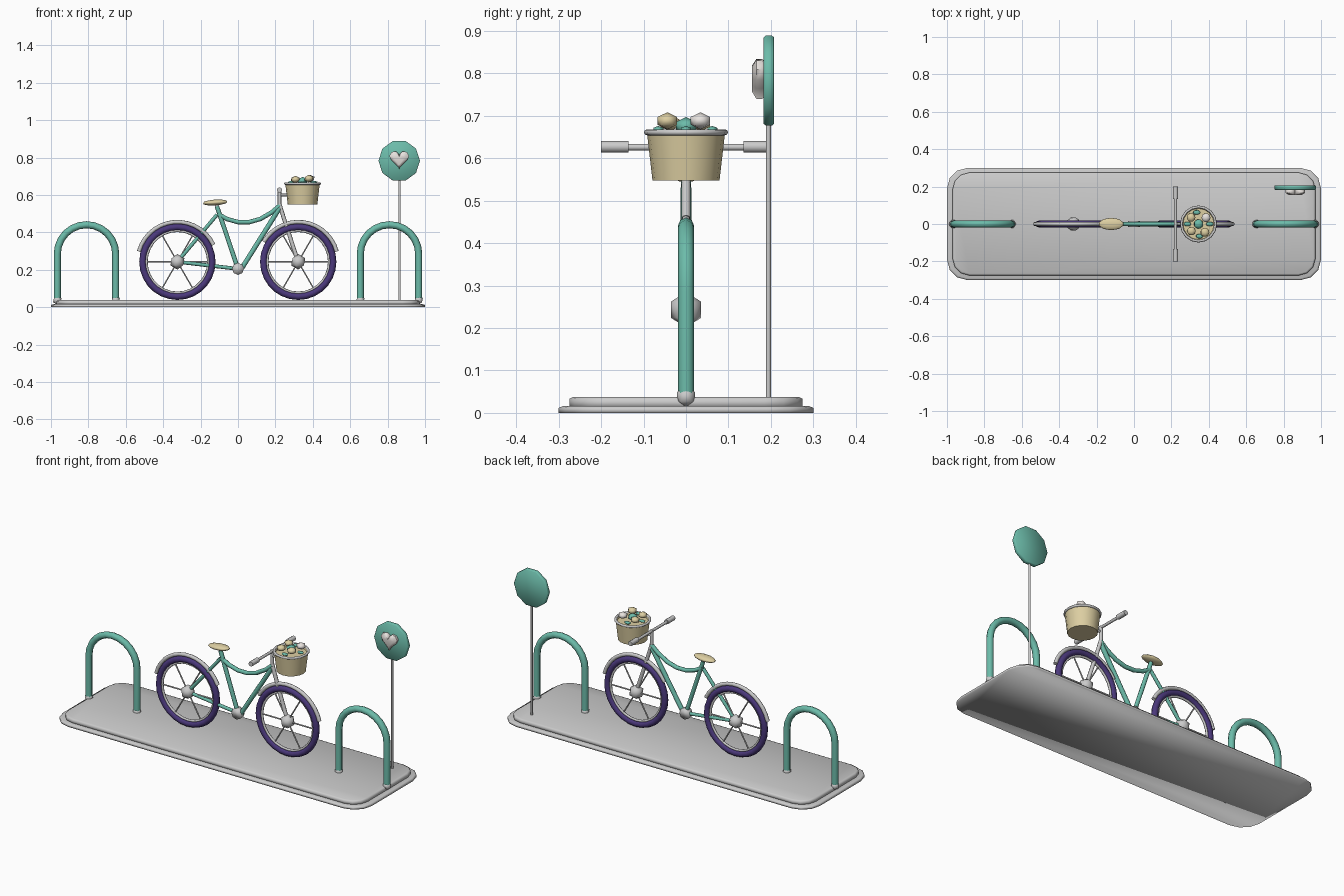
import bpy, bmesh
from math import sin, cos, pi, radians
from mathutils import Vector

if "Cube" in bpy.data.objects:
    bpy.data.objects.remove(bpy.data.objects["Cube"])


def material(name, rgb):
    m = bpy.data.materials.new(name)
    m.diffuse_color = (*rgb, 1)
    m.use_nodes = True
    m.node_tree.nodes["Principled BSDF"].inputs["Base Color"].default_value = m.diffuse_color
    return m


TEAL = material("teal", (0.15, 0.50, 0.40))
PURPLE = material("purple", (0.07, 0.04, 0.20))
TAN = material("tan", (0.72, 0.62, 0.36))
WHITE = material("white", (0.80, 0.76, 0.73))


def finish(o, name, mat=None, angle=None):
    o.name = name
    if mat:
        o.data.materials.clear()
        o.data.materials.append(mat)
    if angle is None:
        for p in o.data.polygons:
            p.use_smooth = True
    else:
        bpy.ops.object.select_all(action='DESELECT')
        o.select_set(True)
        bpy.context.view_layer.objects.active = o
        bpy.ops.object.shade_smooth_by_angle(angle=radians(angle))
    return o


def tube(name, pts, r, mat=None, res=2):
    c = bpy.data.curves.new(name, 'CURVE')
    c.dimensions = '3D'
    c.bevel_depth, c.bevel_resolution, c.use_fill_caps = r, res, True
    s = c.splines.new('POLY')
    s.points.add(len(pts) - 1)
    for p, co in zip(s.points, pts):
        p.co = (*co, 1)
    o = bpy.data.objects.new(name, c)
    bpy.context.collection.objects.link(o)
    bpy.ops.object.select_all(action='DESELECT')
    o.select_set(True)
    bpy.context.view_layer.objects.active = o
    bpy.ops.object.convert(target='MESH')
    return finish(bpy.context.object, name, mat)


def loft(name, rings, mat=None, angle=None):
    bm = bmesh.new()
    vs = [[bm.verts.new(p) for p in ring] for ring in rings]
    n = len(vs[0])
    for a, b in zip(vs, vs[1:]):
        for i in range(n):
            j = (i + 1) % n
            bm.faces.new((a[i], a[j], b[j], b[i]))
    bm.faces.new(vs[0][::-1])
    bm.faces.new(vs[-1])
    bmesh.ops.recalc_face_normals(bm, faces=bm.faces)
    me = bpy.data.meshes.new(name)
    bm.to_mesh(me)
    bm.free()
    o = bpy.data.objects.new(name, me)
    bpy.context.collection.objects.link(o)
    return finish(o, name, mat, angle)


def ball(name, loc, size, mat=None, sub=1):
    bpy.ops.mesh.primitive_ico_sphere_add(subdivisions=sub, radius=1, location=loc)
    o = bpy.context.object
    o.scale = size
    return finish(o, name, mat)


def torus(name, loc, R, r, mat=None, upright=True, seg=28):
    bpy.ops.mesh.primitive_torus_add(location=loc, major_radius=R, minor_radius=r,
                                     major_segments=seg, minor_segments=8,
                                     rotation=(pi / 2 if upright else 0, 0, 0))
    return finish(bpy.context.object, name, mat)


def arc(cx, cz, R, a0, a1, n):
    return [(cx + R * cos(radians(a0 + (a1 - a0) * i / n)), 0,
             cz + R * sin(radians(a0 + (a1 - a0) * i / n))) for i in range(n + 1)]


def rounded(hx, hy, r, z):
    pts = []
    for k, (sx, sy) in enumerate(((1, 1), (-1, 1), (-1, -1), (1, -1))):
        for i in range(4):
            a = pi / 2 * (k + i / 3)
            pts.append((sx * (hx - r) + r * cos(a), sy * (hy - r) + r * sin(a), z))
    return pts


def circle(cx, r, z, n):
    return [(cx + r * cos(2 * pi * i / n), r * sin(2 * pi * i / n), z) for i in range(n)]


# stepped base
loft("base_slab", [rounded(1, 0.30, 0.11, 0), rounded(1, 0.30, 0.11, 0.012),
                   rounded(0.99, 0.29, 0.10, 0.016)])
loft("base_top", [rounded(0.97, 0.275, 0.09, 0.012), rounded(0.97, 0.275, 0.09, 0.033),
                  rounded(0.96, 0.265, 0.08, 0.038)])

# parking hoops with feet
for side, cx in (("left", -0.81), ("right", 0.81)):
    path = [(cx + 0.156, 0, 0.03)] + arc(cx, 0.285, 0.156, 0, 180, 12) + [(cx - 0.156, 0, 0.03)]
    tube(f"{side}_hoop", path, 0.019, TEAL)
    for s in (-1, 1):
        ball(f"{side}_hoop_foot", (cx + s * 0.156, 0, 0.038), (0.025, 0.025, 0.025))

# wheels: tyre, rim, hub, spokes, mudguard
REAR, FRONT, HZ = -0.324, 0.322, 0.243
for name, cx, a0, a1 in (("rear", REAR, 25, 165), ("front", FRONT, 15, 150)):
    torus(f"{name}_tyre", (cx, 0, HZ), 0.186, 0.018, PURPLE)
    torus(f"{name}_rim", (cx, 0, HZ), 0.166, 0.007)
    ball(f"{name}_hub", (cx, 0, HZ), (0.042, 0.042, 0.042))
    for k in range(3):
        d = Vector((cos(k * pi / 3), 0, sin(k * pi / 3))) * 0.168
        c = Vector((cx, 0, HZ))
        tube(f"{name}_spoke", [c - d, c + d], 0.004, res=1)
    tube(f"{name}_mudguard", arc(cx, HZ, 0.213, a0, a1, 14), 0.011)

# frame
BB = (0, 0, 0.205)
tube("seat_tube", [BB, (-0.113, 0, 0.54)], 0.012, TEAL)
tube("chain_stay", [BB, (REAR, 0, HZ)], 0.010, TEAL)
tube("seat_stay", [(REAR, 0, HZ), (-0.112, 0, 0.495)], 0.010, TEAL)
tube("down_tube", [(0.015, 0, 0.2), (0.222, 0, 0.53)], 0.013, TEAL)
tube("top_tube", [(-0.11, 0, 0.50), (-0.06, 0, 0.472), (0, 0, 0.455), (0.06, 0, 0.455),
                  (0.12, 0, 0.472), (0.18, 0, 0.507), (0.225, 0, 0.545)], 0.012, TEAL)
loft("crank_hub", [[(0.032 * cos(i * pi / 4), y, 0.205 + 0.032 * sin(i * pi / 4)) for i in range(8)]
                   for y in (-0.017, 0.017)])
tube("fork", [(0.222, 0, 0.55), (0.25, 0, 0.46), (FRONT, 0, HZ)], 0.011)
tube("stem", [(0.222, 0, 0.53), (0.222, 0, 0.632)], 0.010)

# seat
seat = ball("seat", (-0.122, 0, 0.56), (0.068, 0.033, 0.016), TAN, 2)
seat.rotation_euler.y = -0.06
tube("seat_post", [(-0.11, 0, 0.53), (-0.118, 0, 0.56)], 0.009)

# handlebar and grips
tube("handlebar", [(0.222, -0.19, 0.626), (0.222, 0.19, 0.626)], 0.008)
for s in (-1, 1):
    tube("grip", [(0.222, s * 0.135, 0.627), (0.222, s * 0.2, 0.627)], 0.014)

# basket with flowers
BX = 0.345
loft("basket", [circle(BX, 0.079, 0.548, 16), circle(BX, 0.092, 0.66, 16),
                circle(BX, 0.085, 0.66, 16), circle(BX, 0.083, 0.65, 16)], TAN, 40)
torus("basket_rim", (BX, 0, 0.661), 0.092, 0.007, None, False, 16)
tube("basket_bracket", [(0.222, 0, 0.60), (BX - 0.07, 0, 0.60)], 0.007)
for dx, dy, dz, r, m in ((-0.04, 0.035, 0.683, 0.026, TAN), (0.04, 0.034, 0.688, 0.027, WHITE),
                         (-0.038, -0.038, 0.683, 0.026, TAN), (0.034, -0.044, 0.688, 0.027, TAN),
                         (0, 0, 0.676, 0.028, TEAL)):
    ball("flower", (BX + dx, dy, dz), (r, r, r * 0.75), m)
for dx, dy in ((-0.01, 0.062), (0.005, -0.065), (0.06, 0.0), (-0.06, 0.0)):
    ball("leaf", (BX + dx, dy, 0.668), (0.022, 0.014, 0.008), TEAL)

# sign: post, disc, heart
SX, SZ = 0.862, 0.783
tube("sign_post", [(SX + 0.002, 0.194, 0.03), (SX + 0.002, 0.194, 0.70)], 0.006)
loft("sign_disc", [[(SX + r * cos(i * pi / 5), y, SZ + r * sin(i * pi / 5)) for i in range(10)]
                   for y, r in ((0.183, 0.107), (0.187, 0.111), (0.203, 0.111), (0.207, 0.107))], TEAL)


def heart(y, s):
    pts = []
    for i in range(16):
        t = 2 * pi * (i + 0.0) / 16
        x = 16 * sin(t) ** 3
        z = 13 * cos(t) - 5 * cos(2 * t) - 2 * cos(3 * t) - cos(4 * t)
        pts.append((SX + x * s, y, SZ + 0.006 + (z + 2) * s))
    return pts


loft("sign_heart", [heart(0.186, 0.0030), heart(0.178, 0.0033), heart(0.166, 0.0033),
                    heart(0.156, 0.0022)], WHITE, 50)
